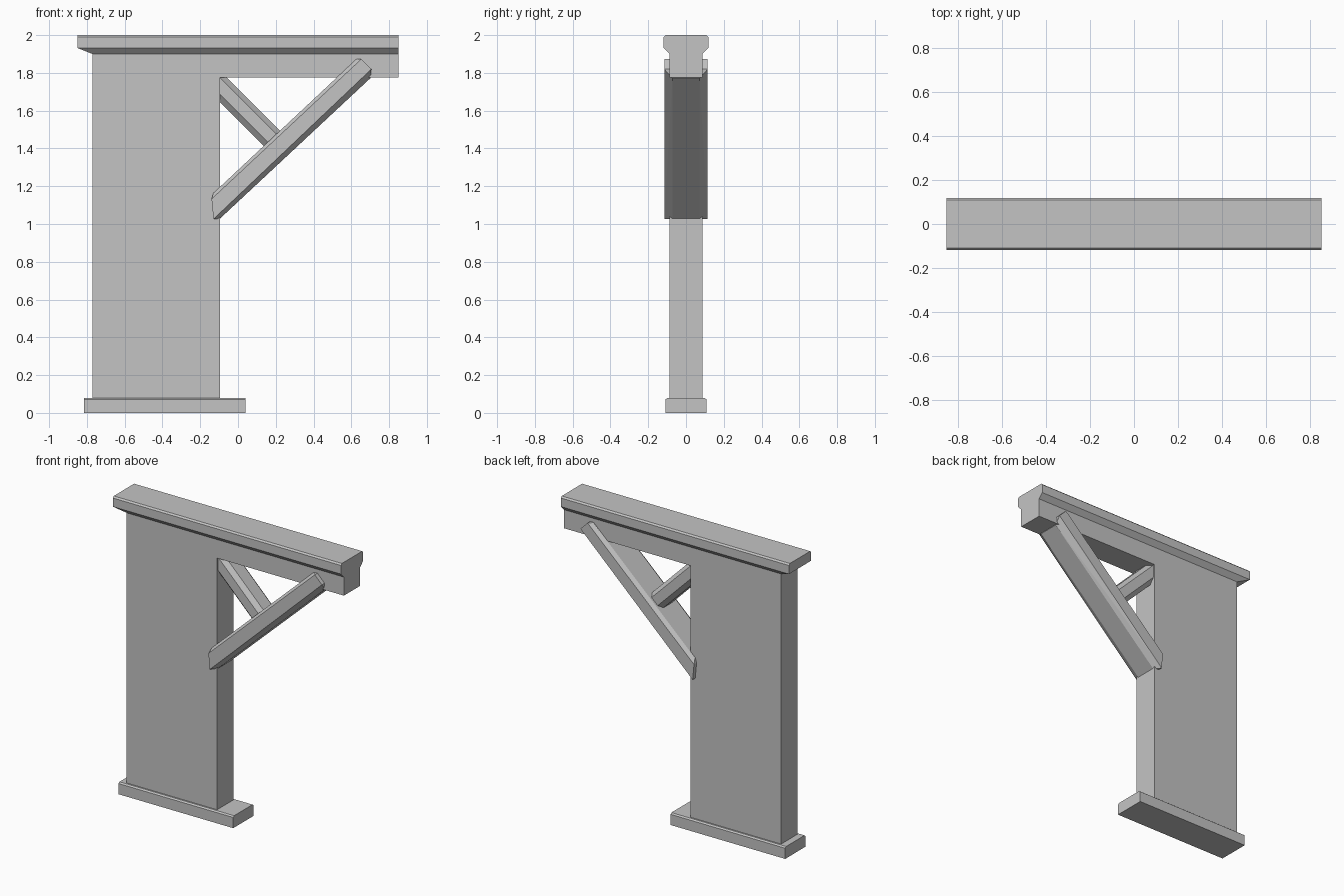
import bpy, bmesh

cube = bpy.data.objects.get("Cube")
if cube:
    bpy.data.objects.remove(cube)

grey = bpy.data.materials.new("plain_grey")
grey.use_nodes = True
GREY = (0.55, 0.55, 0.55, 1)
grey.diffuse_color = GREY
grey.node_tree.nodes["Principled BSDF"].inputs["Base Color"].default_value = GREY


def finish(name, bm):
    bmesh.ops.recalc_face_normals(bm, faces=bm.faces)
    mesh = bpy.data.meshes.new(name)
    bm.to_mesh(mesh)
    bm.free()
    mesh.materials.append(grey)
    obj = bpy.data.objects.new(name, mesh)
    bpy.context.collection.objects.link(obj)
    return obj


def timber(name, corners):
    """Convex solid from (x, half width, z) corners mirrored across y."""
    bm = bmesh.new()
    for x, y, z in corners:
        for side in (-1, 1):
            bm.verts.new((x, side * y, z))
    hull = bmesh.ops.convex_hull(bm, input=bm.verts)
    loose = [v for v in hull["geom_interior"] if isinstance(v, bmesh.types.BMVert)]
    bmesh.ops.delete(bm, geom=loose, context="VERTS")
    bmesh.ops.dissolve_limit(bm, angle_limit=0.01, verts=bm.verts, edges=bm.edges)
    return finish(name, bm)


def bar(name, left, right, section):
    """Straight bar along x with a (half width, z) section."""
    return timber(name, [(x, y, z) for x in (left, right) for y, z in section])


def panel(name, outline, half):
    """Front outline in (x, z), extruded to both sides of y = 0."""
    bm = bmesh.new()
    face = bm.faces.new([bm.verts.new((x, -half, z)) for x, z in outline])
    out = bmesh.ops.extrude_face_region(bm, geom=[face])["geom"]
    bmesh.ops.translate(bm, vec=(0, 2 * half, 0),
                        verts=[v for v in out if isinstance(v, bmesh.types.BMVert)])
    return finish(name, bm)


# Foot plate with slightly eased long edges
bar("foot_plate", -0.815, 0.04, [(0.108, 0), (0.108, 0.072), (0.098, 0.08)])

# Wall and overhanging header in one flat piece
panel("wall_and_header", [(-0.77, 0.075), (-0.095, 0.075), (-0.095, 1.775),
                          (0.85, 1.775), (0.85, 1.9), (-0.77, 1.9)], 0.087)

# Cap moulding, undercut along both sides and at the right-hand end
timber("cap_moulding", [
    (-0.85, 0.118, 1.932), (0.85, 0.118, 1.932),
    (-0.85, 0.118, 1.99), (0.85, 0.118, 1.99),
    (-0.85, 0.108, 2.0), (0.85, 0.108, 2.0),
    (-0.77, 0.087, 1.9), (0.85, 0.087, 1.9)])

# Long diagonal brace with chamfered edges and trimmed ends
timber("long_brace", [
    (-0.14, 0.115, 1.132), (-0.13, 0.115, 1.026),
    (0.653, 0.115, 1.873), (0.706, 0.115, 1.82),
    (-0.13, 0.09, 1.164), (0.627, 0.09, 1.873),
    (-0.098, 0.072, 1.026), (0.701, 0.072, 1.772)])

# Short strut from the inner corner down into the long brace
strut = []
for offset, half in ((1.55, 0.045), (1.592, 0.075), (1.68, 0.075), (1.715, 0.045)):
    for x in (-0.13, offset / 2 - 0.56):
        strut.append((x, half, offset - x))
timber("short_strut", strut)
